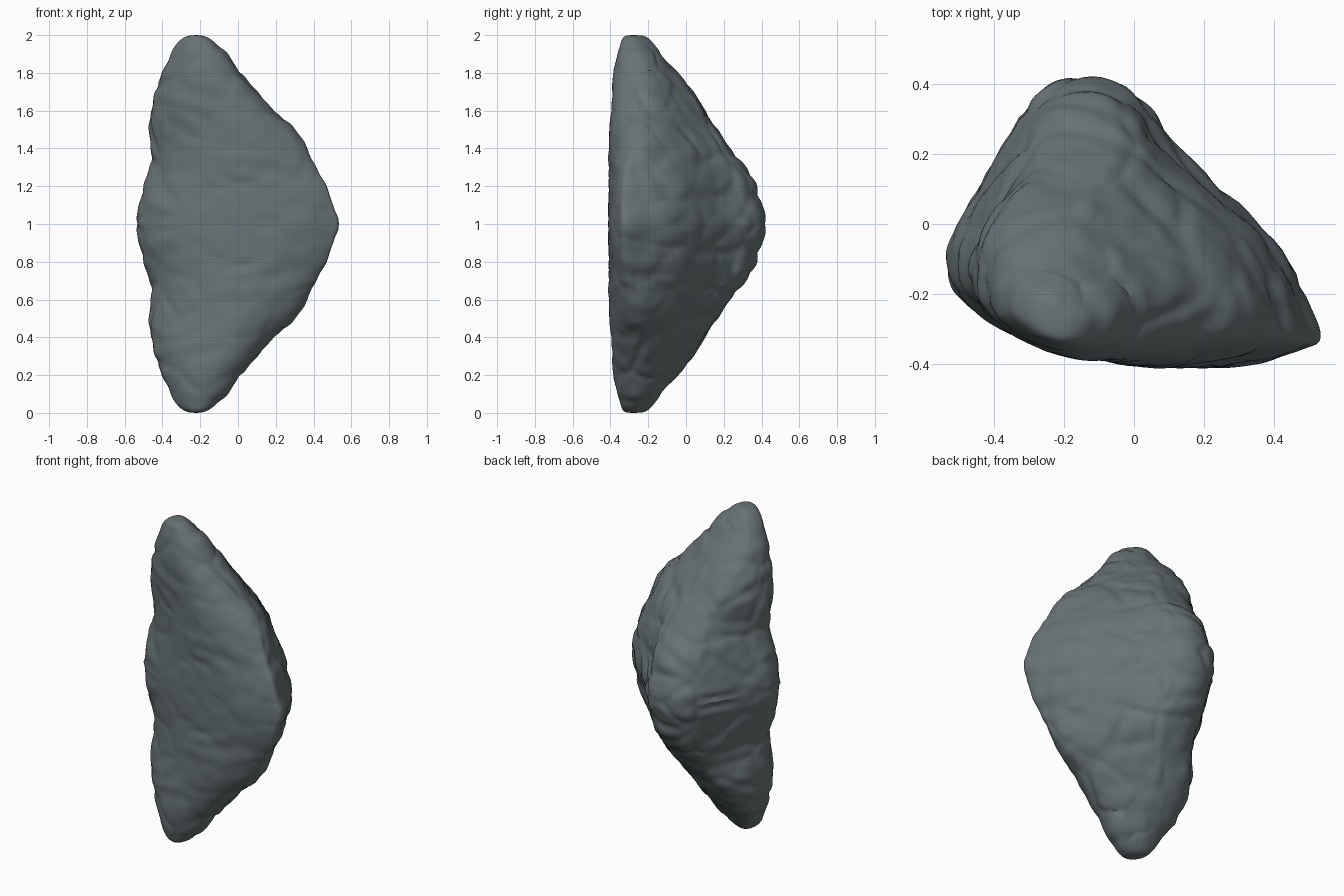
import bpy, bmesh
from mathutils import Vector, noise

if "Cube" in bpy.data.objects:
    bpy.data.objects.remove(bpy.data.objects["Cube"])

# Plan outline at the widest level, counter-clockwise
OUTLINE = [(.53, -.30), (.41, -.03), (.20, .15), (.09, .27), (.00, .385), (-.15, .42),
           (-.28, .37), (-.37, .22), (-.50, .02), (-.53, -.13), (-.48, -.23),
           (-.33, -.325), (-.10, -.385), (.13, -.42), (.40, -.385), (.505, -.345)]
# Rounder outline towards the tips, as fractions of the level's width and depth
TIP = [(1, .45), (.92, .62), (.78, .78), (.66, .88), (.55, .96), (.38, 1),
       (.2, .98), (.08, .88), (.01, .7), (0, .5), (.05, .35),
       (.18, .2), (.36, .07), (.68, 0), (.88, .1), (.97, .26)]
# Upper half levels: z, left x, right x, front y, back y
LEVELS = [(2.0, -.25, -.20, -.31, -.23), (1.985, -.29, -.16, -.335, -.2),
          (1.955, -.325, -.12, -.345, -.17),
          (1.9, -.355, -.07, -.36, -.12), (1.8, -.40, .01, -.38, -.04),
          (1.66, -.45, .14, -.395, .06), (1.5, -.46, .305, -.405, .165),
          (1.37, -.455, .38, -.41, .26), (1.25, -.48, .445, -.41, .35),
          (1.12, -.515, .50, -.415, .39), (1.0, -.53, .53, -.42, .42)]


def outset(before, here, after):
    """Counter the shrinkage that subdivision gives a cage point."""
    return here + (here * 2 - before - after) / 6


# Lofted cage through the levels, the lower half mirroring the upper
grid = []
for z, x0, x1, y0, y1 in LEVELS:
    t = min(max((z - 1.2) / .6, 0), 1)
    ring = []
    for (x, y), tip in zip(OUTLINE, TIP):
        u = (x + .53) / 1.06 * (1 - t) + tip[0] * t
        w = (y + .42) / .84 * (1 - t) + tip[1] * t
        ring.append(Vector((x0 + (x1 - x0) * u, y0 + (y1 - y0) * w, z)))
    grid.append(ring)
for ring in reversed(grid[:-1]):
    grid.append([Vector((p.x, p.y, 2 - p.z)) for p in ring])
n = len(OUTLINE)
grid = [[outset(r[i - 1], r[i], r[(i + 1) % n]) for i in range(n)] for r in grid]
inner = [[outset(*column) for column in zip(*rows)]
         for rows in zip(grid, grid[1:], grid[2:])]
grid = [grid[0]] + inner + [grid[-1]]

bm = bmesh.new()
rings = [[bm.verts.new(p) for p in ring] for ring in grid]
for a, b in zip(rings, rings[1:]):
    for i in range(n):
        j = (i + 1) % n
        bm.faces.new((a[i], b[i], b[j], a[j]))
bm.faces.new(rings[0])
bm.faces.new(list(reversed(rings[-1])))
bmesh.ops.recalc_face_normals(bm, faces=bm.faces)
mesh = bpy.data.meshes.new("rock")
bm.to_mesh(mesh)
bm.free()
rock = bpy.data.objects.new("rock", mesh)
bpy.context.collection.objects.link(rock)
bpy.context.view_layer.objects.active = rock
rock.select_set(True)
sub = rock.modifiers.new("rounding", 'SUBSURF')
sub.levels = sub.render_levels = 3
bpy.ops.object.modifier_apply(modifier=sub.name)


def relief(p):
    """Weathered height, mirrored between the upper and lower halves."""
    q = Vector((p.x, p.y, abs(p.z - 1)))
    bend = noise.noise(q * 3) * .25
    strata = noise.noise(Vector((q.x * 2.5, q.y * 2.5, (q.z + bend + q.x * .3) * 7)))
    lumps = noise.noise(q * 4 + Vector((3, 7, 1)))
    d = noise.voronoi(q * 5 + Vector((bend, bend, 0)))[0]
    chips = min(d[1] - d[0], .3) - .18
    return strata * .01 + lumps * .01 + chips * .035 + noise.noise(q * 15) * .005


# Push the surface along its normals, gentler on the broad front and the tips
bm = bmesh.new()
bm.from_mesh(rock.data)
bm.normal_update()
moves = []
for v in bm.verts:
    broad = min(max((-v.normal.y - .5) / .4, 0), 1)
    end = min(max((abs(v.co.z - 1) - .9) / .08, 0), 1)
    moves.append(v.normal * relief(v.co) * (1 - .5 * broad) * (1 - .8 * end))
for v, m in zip(bm.verts, moves):
    v.co += m
bm.to_mesh(rock.data)
bm.free()

# Slate colour
mat = bpy.data.materials.new("slate grey")
mat.use_nodes = True
color = (.138, .171, .178, 1)
mat.diffuse_color = color
bsdf = mat.node_tree.nodes["Principled BSDF"]
bsdf.inputs["Base Color"].default_value = color
bsdf.inputs["Roughness"].default_value = .9
rock.data.materials.append(mat)
bpy.ops.object.shade_smooth_by_angle(angle=.6)
